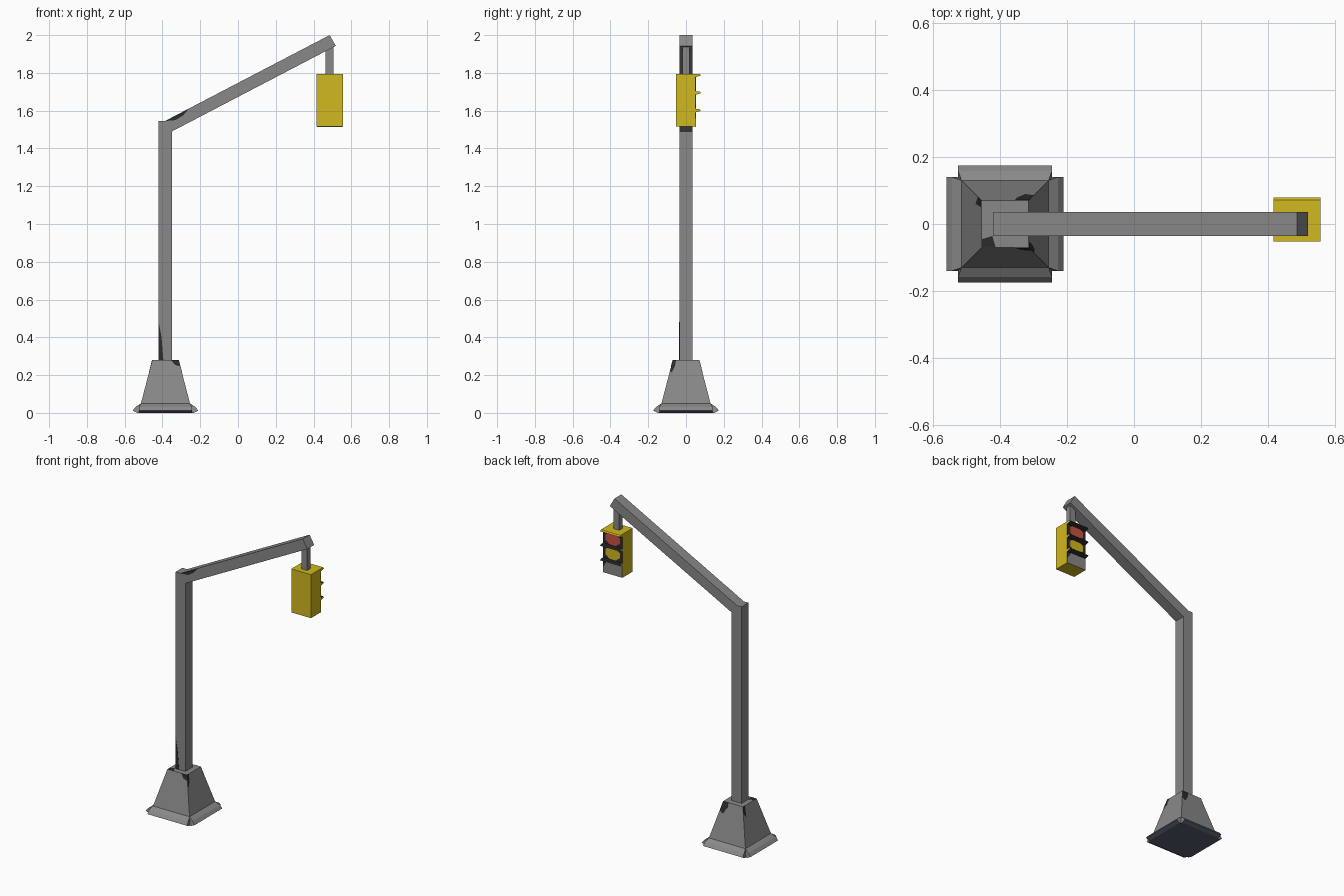
import bpy, bmesh, math
from mathutils import Matrix, Vector

if "Cube" in bpy.data.objects:
    bpy.data.objects.remove(bpy.data.objects["Cube"])

def material(name, rgb):
    m = bpy.data.materials.new(name)
    m.diffuse_color = (*rgb, 1)
    m.use_nodes = True
    m.node_tree.nodes["Principled BSDF"].inputs["Base Color"].default_value = m.diffuse_color
    return m

GREY = material("metal_grey", (0.25, 0.25, 0.25))
YELLOW = material("signal_yellow", (0.64, 0.48, 0.014))
NAVY = material("dark_underside", (0.09, 0.115, 0.165))
SOOT = material("worn_black", (0.025, 0.025, 0.025))
RED = material("lamp_red", (0.58, 0.085, 0.05))
BX = -0.384   # base centre x
SX = 0.486    # signal centre x

def make(name, bm, mats, rule=None):
    bmesh.ops.recalc_face_normals(bm, faces=bm.faces)
    bm.normal_update()
    if rule:
        for f in bm.faces:
            f.material_index = rule(f)
    me = bpy.data.meshes.new(name)
    bm.to_mesh(me)
    bm.free()
    for m in mats:
        me.materials.append(m)
    ob = bpy.data.objects.new(name, me)
    bpy.context.collection.objects.link(ob)
    return ob

def prism(points, offset):
    """Solid from a flat outline pushed along an offset."""
    bm = bmesh.new()
    face = bm.faces.new([bm.verts.new(p) for p in points])
    res = bmesh.ops.extrude_face_region(bm, geom=[face], use_keep_orig=True)
    verts = [g for g in res["geom"] if isinstance(g, bmesh.types.BMVert)]
    bmesh.ops.translate(bm, verts=verts, vec=Vector(offset))
    return bm

def box(name, lo, hi, mats, rule=None):
    bm = prism([(lo[0], lo[1], lo[2]), (hi[0], lo[1], lo[2]),
                (hi[0], hi[1], lo[2]), (lo[0], hi[1], lo[2])],
               (0, 0, hi[2] - lo[2]))
    return make(name, bm, mats, rule)

# Bent pole and sloping arm in one profile
profile = [(-0.42, 0.2), (-0.42, 1.545), (-0.387, 1.545), (0.485, 2.0),
           (0.518, 1.943), (-0.35, 1.49), (-0.35, 0.2)]
make("pole_and_arm", prism([(x, -0.035, z) for x, z in profile], (0, 0.07, 0)), [GREY])

# Tapered foot
bm = bmesh.new()
bmesh.ops.create_cone(bm, cap_ends=True, segments=4, radius1=0.13 * math.sqrt(2),
                      radius2=0.07 * math.sqrt(2), depth=0.23,
                      matrix=Matrix.Translation((BX, 0, 0.165)) @ Matrix.Rotation(math.pi / 4, 4, 'Z'))
make("foot", bm, [GREY])

# Flared skirt strips on four sides, dark underneath
bm = bmesh.new()
section = [(0.0, 0.05), (0.13, 0.05), (0.158, 0.032), (0.174, 0.012), (0.15, 0.0), (0.0, 0.0)]
for k in range(4):
    part = prism([(-0.14, -r, z) for r, z in section], (0.28, 0, 0))
    for v in part.verts:    # narrower along the top edge
        if v.co.z > 0.04:
            v.co.x *= 0.13 / 0.14
    part.transform(Matrix.Translation((BX, 0, 0)) @ Matrix.Rotation(k * math.pi / 2, 4, 'Z'))
    tmp = bpy.data.meshes.new("tmp")
    part.to_mesh(tmp)
    part.free()
    bm.from_mesh(tmp)
    bpy.data.meshes.remove(tmp)
make("foot_skirt", bm, [GREY, NAVY], lambda f: int(f.normal.z < -0.3))

# Hanger and signal housing
box("hanger", (0.463, -0.018, 1.79), (0.505, 0.018, 1.95), [GREY])
box("signal_housing", (SX - 0.07, -0.052, 1.515), (SX + 0.07, 0.05, 1.795),
    [YELLOW, SOOT], lambda f: int(f.normal.y > 0.5))

def visor_rule(first):
    """Yellow ends, plus a yellow top on the first visor; the rest dark."""
    return lambda f: 0 if abs(f.normal.x) > 0.5 or (first and f.normal.z > 0.1) else 1

# Three lamps, each under a full-width visor
for i, (name, mat) in enumerate([("red", RED), ("yellow", YELLOW), ("grey", GREY)]):
    top = 1.795 - i * 0.0933
    visor = [(0.049, top), (0.072, top), (0.079, top - 0.008), (0.07, top - 0.012), (0.049, top - 0.018)]
    make(name + "_visor", prism([(SX - 0.07, y, z) for y, z in visor], (0.14, 0, 0)),
         [YELLOW, SOOT], visor_rule(i == 0))
    c = top - 0.05
    w, h = 0.055, 0.043
    outline = [(w * math.cos(a), h * math.sin(a))
               for a in [(j + 0.5) * math.pi / 4 for j in range(8)]]
    if i == 2:    # the lowest fills its panel, with one corner worn away
        outline = [(-0.068, -0.044), (0.068, -0.044), (0.068, -0.01), (0.035, 0.044), (-0.068, 0.044)]
    make(name + "_lamp", prism([(SX + x, 0.049, c + z) for x, z in outline], (0, 0.003, 0)), [mat])

# Worn paint chips on the foot: (side, outline as across and height)
chips = [(0, [(0.03, 0.28), (0.07, 0.28), (0.077, 0.247), (0.05, 0.254)]),
         (1, [(-0.053, 0.28), (-0.07, 0.28), (-0.085, 0.222), (-0.075, 0.213), (-0.058, 0.25)]),
         (2, [(-0.03, 0.28), (-0.07, 0.28), (-0.085, 0.222), (-0.06, 0.21), (-0.035, 0.25)]),
         (3, [(-0.05, 0.28), (-0.07, 0.28), (-0.08, 0.24), (-0.06, 0.215)])]
for k, outline in chips:
    pts = [(u, -(0.13 - 0.06 * (z - 0.05) / 0.23) - 0.001, z) for u, z in outline]
    bm = prism(pts, (0, 0.003, 0))
    bm.transform(Matrix.Translation((BX, 0, 0)) @ Matrix.Rotation(k * math.pi / 2, 4, 'Z'))
    make("foot_wear_%d" % (k + 1), bm, [SOOT])
top_chip = [(-0.453, -0.069), (-0.412, -0.069), (-0.422, -0.036), (-0.453, -0.045)]
make("foot_top_wear", prism([(x, y, 0.279) for x, y in top_chip], (0, 0, 0.002)), [SOOT])

# Worn chips on the front of the pole and arm
for name, outline in [("pole_wear", [(-0.419, 0.28), (-0.395, 0.28), (-0.405, 0.4), (-0.419, 0.48)]),
                      ("arm_wear", [(-0.385, 1.545), (-0.26, 1.611), (-0.29, 1.575), (-0.33, 1.55)])]:
    make(name, prism([(x, -0.036, z) for x, z in outline], (0, 0.003, 0)), [SOOT])
